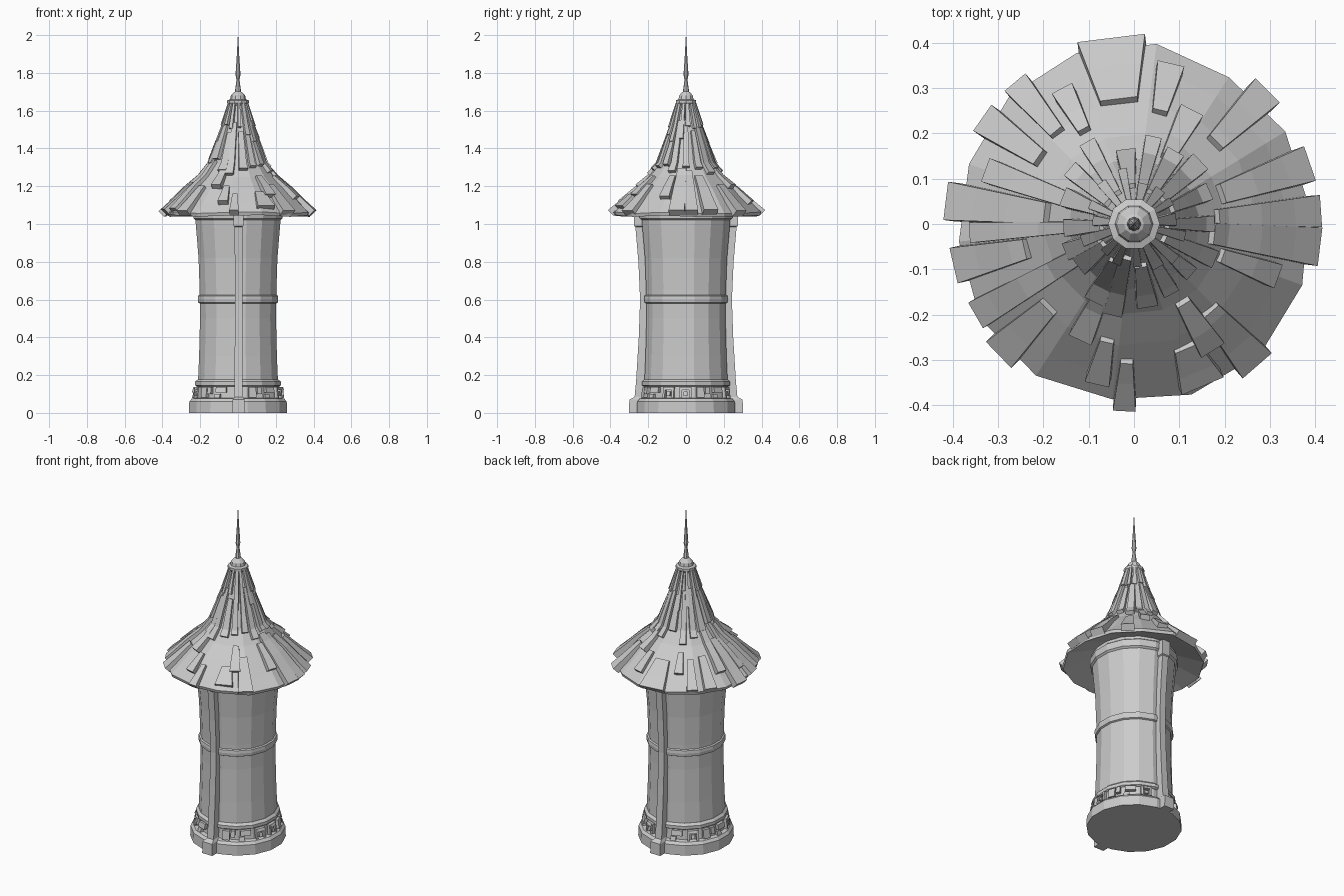
import bpy, math, random
from math import sin, cos, pi, radians

if "Cube" in bpy.data.objects:
    bpy.data.objects.remove(bpy.data.objects["Cube"])

random.seed(4)
SIDES = 16


def make(name, verts, faces):
    me = bpy.data.meshes.new(name)
    me.from_pydata(verts, [], faces)
    me.update()
    ob = bpy.data.objects.new(name, me)
    bpy.context.collection.objects.link(ob)
    return ob


def lathe(name, prof, n=SIDES, phase=0.0, sy=1.0, closed=False, jitter=None):
    """Revolve (r, z) points listed bottom to top; cap the ends, or close the loop."""
    verts, faces = [], []
    for r, z in prof:
        for i in range(n):
            a = phase + 2 * pi * i / n
            k, dz = jitter[i] if jitter and r > 0.3 else (1, 0)
            verts.append((r * k * cos(a), r * k * sin(a) * sy, z + dz))
    m = len(prof)
    for j in range(m if closed else m - 1):
        a, b = j * n, (j + 1) % m * n
        for i in range(n):
            k = (i + 1) % n
            faces.append((a + i, a + k, b + k, b + i))
    if not closed:
        faces.append(tuple(reversed(range(n))))
        faces.append(tuple(range((m - 1) * n, m * n)))
    return make(name, verts, faces)


def loft(name, rings):
    """Skin a list of four-point sections."""
    verts = [p for ring in rings for p in ring]
    faces = [(3, 2, 1, 0)]
    for j in range(len(rings) - 1):
        a, b = 4 * j, 4 * j + 4
        faces += [(a + i, a + (i + 1) % 4, b + (i + 1) % 4, b + i) for i in range(4)]
    e = 4 * len(rings) - 4
    faces.append((e, e + 1, e + 2, e + 3))
    return make(name, verts, faces)


# tower: plinth, shaft and bands
PH = pi / SIDES
SY = 1.04
lathe("plinth", [(.265, 0), (.263, .06), (.25, .075), (.228, .08), (.222, .15)], phase=PH)
lathe("shaft", [(.217, .14), (.21, .3), (.205, .5), (.207, .65), (.213, .82), (.228, 1.0), (.234, 1.12)],
      phase=PH, sy=SY)
lathe("foot_band", [(.222, .14), (.231, .146), (.231, .165), (.217, .178)], phase=PH, sy=1.03)
lathe("middle_band", [(.203, .578), (.215, .584), (.217, .602), (.215, .62), (.203, .626)], phase=PH, sy=SY)
lathe("top_band", [(.228, 1.02), (.24, 1.03), (.242, 1.07), (.23, 1.08)], phase=PH, sy=SY)


# raised stones around the plinth
def stone(a0, a1, z0, z1):
    rings = []
    for a in (a0, a1):
        rings.append([(r * cos(a), r * sin(a), z) for r, z in
                      ((.215, z0), (.245, z0), (.238, z1), (.215, z1))])
    loft("plinth_stone", rings)


for i in range(16):
    a = 2 * pi * i / 16
    if abs(cos(a)) < .1:
        continue
    kind = i % 3
    if kind == 0:      # square frame of small stones
        stone(a - .14, a - .09, .08, .138)
        stone(a + .07, a + .12, .08, .138)
        stone(a - .09, a + .07, .122, .138)
        stone(a - .05, a + .03, .09, .112)
    elif kind == 1:
        stone(a - .15, a + .02, .082, .135)
        stone(a + .05, a + .15, .1, .138)
    else:
        stone(a - .12, a + .13, .108, .138)
        stone(a - .15, a - .02, .078, .1)

# front and back posts: (half width, outer y, z)
POST = [(.034, .302, 0), (.032, .3, .07), (.022, .272, .085), (.021, .264, .17), (.02, .25, .4),
        (.02, .243, .6), (.02, .252, .8), (.021, .268, .985), (.027, .274, .99), (.027, .276, 1.08)]
for s, name in ((-1, "front_post"), (1, "back_post")):
    loft(name, [[(s * w + .003 * -s, s * .17, z), (-s * w + .003 * -s, s * .17, z),
                 (-s * w + .003 * -s, s * y, z), (s * w + .003 * -s, s * y, z)] for w, y, z in POST])

# roof shell
ROOF = [(.39, 1.06), (.34, 1.11), (.27, 1.185), (.2, 1.25), (.145, 1.32), (.115, 1.41), (.08, 1.51),
        (.05, 1.61), (.04, 1.66)]
RN = 14
jit = [(random.uniform(.985, 1.03), random.uniform(-.006, .006)) for _ in range(RN)]
lathe("roof", [(.036, 1.6), (.22, 1.1), (.385, 1.043)] + ROOF, n=RN, phase=.1, closed=True, jitter=jit)


def roof_z(r):
    for (r1, z1), (r0, z0) in zip(ROOF, ROOF[1:]):
        if r >= r0:
            break
    return z0 + (z1 - z0) * (r - r0) / (r1 - r0)


def shingle(deg, r0, r1, w, lift=.022):
    """Tapered board lying on the roof from radius r0 out to r1."""
    a = radians(deg)
    mids = [r for r, z in reversed(ROOF) if r0 + .012 < r < r1 - .012]
    rings = []
    for r in [r0] + mids + [r1]:
        t = (r - r0) / (r1 - r0)
        h = w * (.55 + .45 * t) / 2
        slope = (roof_z(r - .005) - roof_z(r + .005)) / .01
        k = math.hypot(1, slope)
        nr, nz = slope / k, 1 / k
        top, low = .004 + lift * (.35 + .65 * t), -.016
        ring = []
        for side, d in ((-h, low), (h, low), (h, top), (-h, top)):
            rr, z = r + nr * d, roof_z(r) + nz * d
            ring.append((rr * cos(a) - side * sin(a), rr * sin(a) + side * cos(a), z))
        rings.append(ring)
    loft("shingle", rings)


# eave shingles: angle, inner radius, outer radius, width
for s in [(97, .27, .395, .15), (77, .25, .345, .06), (63, .16, .265, .055), (45, .25, .398, .075),
          (19, .2, .392, .08), (4, .18, .395, .07), (-7, .17, .395, .085), (-20, .2, .32, .055),
          (-49, .25, .396, .085), (-67, .29, .37, .1), (-58, .2, .31, .06), (-93, .3, .395, .05),
          (-103, .26, .345, .055), (-115, .15, .265, .055), (-136, .26, .397, .08), (-150, .14, .385, .065),
          (-167, .24, .39, .08), (-177, .14, .345, .045), (173, .19, .4, .085), (160, .12, .33, .055),
          (145, .25, .39, .07), (130, .26, .39, .06), (118, .23, .32, .05)]:
    shingle(*s)

# upper shingles in two staggered tiers
for i in range(18):
    shingle(i * 20 + random.uniform(-4, 4), random.uniform(.065, .09), random.uniform(.135, .195),
            random.uniform(.035, .05), .014)
for i in range(15):
    shingle(i * 24 + 8 + random.uniform(-4, 4), .042, random.uniform(.075, .11),
            random.uniform(.018, .028), .012)

# cap and spire
lathe("roof_cap", [(.045, 1.625), (.057, 1.64), (.057, 1.655), (.042, 1.66), (.038, 1.68), (.022, 1.698),
                   (.01, 1.703)], n=10)
lathe("spire", [(.016, 1.69), (.015, 1.71), (.008, 1.765), (.013, 1.79), (.012, 1.81), (.006, 1.9),
                (.0015, 1.99)], n=8)
